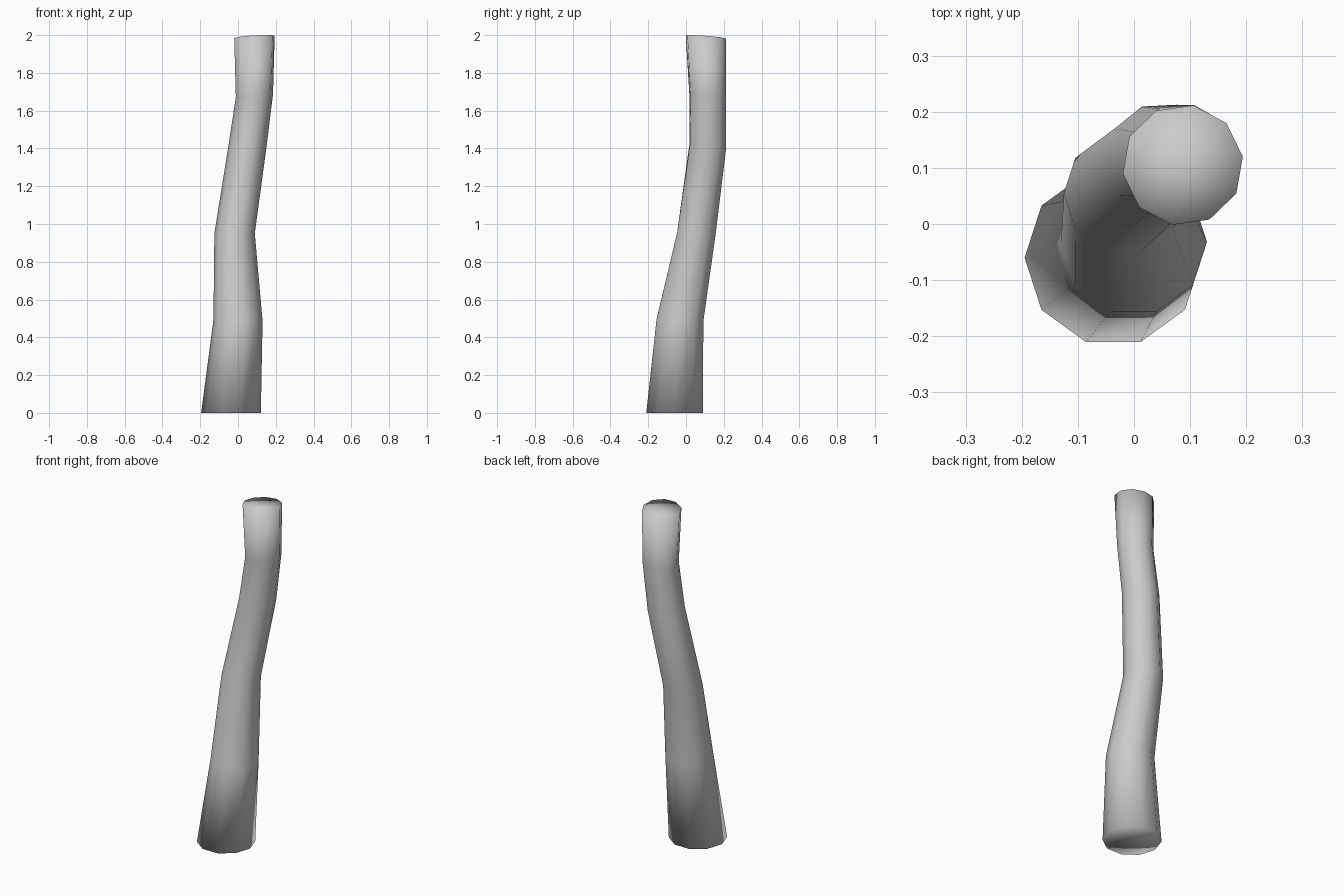
import bpy, bmesh, math

if "Cube" in bpy.data.objects:
    bpy.data.objects.remove(bpy.data.objects["Cube"])

SIDES = 10
# Ring sections from foot to tip: x, y, z, radius, twist in degrees, slope in x, slope in y
RINGS = [
    (-0.037, -0.060, 0.00, 0.158, 0, 0.00, 0.00),
    (0.000, -0.032, 0.49, 0.130, 0, -0.03, -0.05),
    (-0.018, 0.055, 0.95, 0.107, 0, 0.00, -0.05),
    (0.050, 0.115, 1.41, 0.101, 3, -0.03, -0.08),
    (0.087, 0.115, 1.68, 0.099, 6, 0.08, 0.00),
    (0.087, 0.105, 1.99, 0.108, 8, 0.06, -0.08),
]

bm = bmesh.new()


def ring(x, y, z, r, twist, sx, sy):
    verts = []
    for i in range(SIDES):
        a = math.tau * i / SIDES + math.radians(twist)
        dx, dy = r * math.cos(a), r * math.sin(a)
        verts.append(bm.verts.new((x + dx, y + dy, z + sx * dx + sy * dy)))
    return verts


# Bent, tapering trunk wall
loops = [ring(*r) for r in RINGS]
for low, high in zip(loops, loops[1:]):
    for i in range(SIDES):
        j = (i + 1) % SIDES
        bm.faces.new((low[i], low[j], high[j], high[i]))

# Fan caps at both ends
for loop, section in ((loops[0], RINGS[0]), (loops[-1], RINGS[-1])):
    centre = bm.verts.new(section[:3])
    for i in range(SIDES):
        bm.faces.new((loop[i], loop[(i + 1) % SIDES], centre))

bmesh.ops.recalc_face_normals(bm, faces=bm.faces)
for f in bm.faces:
    f.smooth = True

mesh = bpy.data.meshes.new("trunk")
bm.to_mesh(mesh)
bm.free()
bpy.context.collection.objects.link(bpy.data.objects.new("trunk", mesh))
